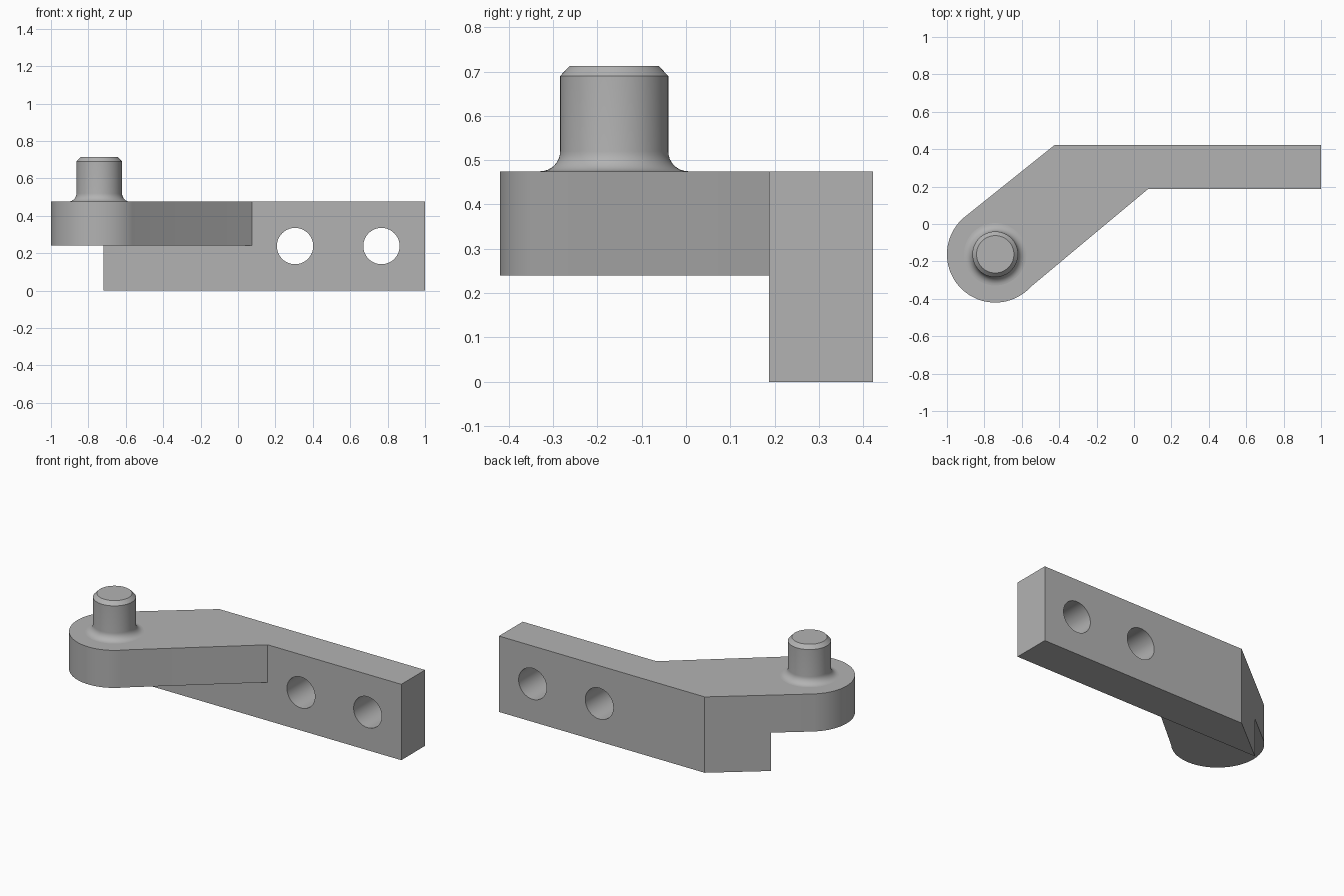
import bpy, bmesh, math

if "Cube" in bpy.data.objects:
    bpy.data.objects.remove(bpy.data.objects["Cube"])

TOP, STEP = 0.475, 0.24          # top of the bracket, underside of the arm
CX, CY, R = -0.742, -0.162, 0.258  # rounded arm end

steel = bpy.data.materials.new("plain grey")
steel.diffuse_color = (0.45, 0.45, 0.45, 1)
steel.use_nodes = True
steel.node_tree.nodes["Principled BSDF"].inputs["Base Color"].default_value = steel.diffuse_color


def make_object(name, bm):
    bmesh.ops.recalc_face_normals(bm, faces=bm.faces)
    mesh = bpy.data.meshes.new(name)
    bm.to_mesh(mesh)
    bm.free()
    mesh.materials.append(steel)
    obj = bpy.data.objects.new(name, mesh)
    bpy.context.collection.objects.link(obj)
    return obj


def prism(name, outline, z0, z1):
    bm = bmesh.new()
    face = bm.faces.new([bm.verts.new((x, y, z0)) for x, y in outline])
    ext = bmesh.ops.extrude_face_region(bm, geom=[face])
    verts = [g for g in ext["geom"] if isinstance(g, bmesh.types.BMVert)]
    bmesh.ops.translate(bm, vec=(0, 0, z1 - z0), verts=verts)
    return make_object(name, bm)


def boolean(target, tool, operation):
    mod = target.modifiers.new(operation.lower(), 'BOOLEAN')
    mod.operation, mod.object, mod.solver = operation, tool, 'EXACT'
    bpy.context.view_layer.objects.active = target
    bpy.ops.object.modifier_apply(modifier=mod.name)
    bpy.data.objects.remove(tool)


def smooth(obj):
    bpy.ops.object.select_all(action='DESELECT')
    obj.select_set(True)
    bpy.context.view_layer.objects.active = obj
    bpy.ops.object.shade_smooth_by_angle(angle=math.radians(25))


# Angled arm with a rounded end, running into the straight bar
arc = [math.radians(130 + 188 * i / 48) for i in range(49)]
outline = [(CX + R * math.cos(a), CY + R * math.sin(a)) for a in arc]
outline += [(0.075, 0.187), (1, 0.187), (1, 0.422), (-0.425, 0.422)]
bracket = prism("bracket", outline, STEP, TOP)

# Deep straight bar, its left end following the slant of the arm
(x0, y0), (x1, y1) = outline[0], outline[-1]
left = x0 + (x1 - x0) * (0.187 - y0) / (y1 - y0)
bar = prism("bar", [(left, 0.187), (1, 0.187), (1, 0.422), (x1, y1)], 0, TOP)
boolean(bracket, bar, 'UNION')

# Two mounting holes through the bar
for x in (0.305, 0.767):
    bpy.ops.mesh.primitive_cylinder_add(vertices=64, radius=0.097, depth=1,
                                        location=(x, 0.3, 0.238),
                                        rotation=(math.pi / 2, 0, 0))
    boolean(bracket, bpy.context.object, 'DIFFERENCE')
smooth(bracket)

# Pin with a fillet at the foot and a chamfered tip
F, PR = 0.045, 0.122
profile = [(PR + F - F * math.sin(a), TOP + F - F * math.cos(a))
           for a in (math.pi / 2 * i / 8 for i in range(9))]
profile += [(PR, 0.69), (0.1, 0.713), (0, 0.713)]
bm = bmesh.new()
verts = [bm.verts.new((CX + r, CY, z)) for r, z in profile]
edges = [bm.edges.new(pair) for pair in zip(verts, verts[1:])]
bmesh.ops.spin(bm, geom=verts + edges, cent=(CX, CY, 0), axis=(0, 0, 1),
               angle=2 * math.pi, steps=64)
bmesh.ops.remove_doubles(bm, verts=bm.verts, dist=0.0001)
smooth(make_object("pin", bm))
